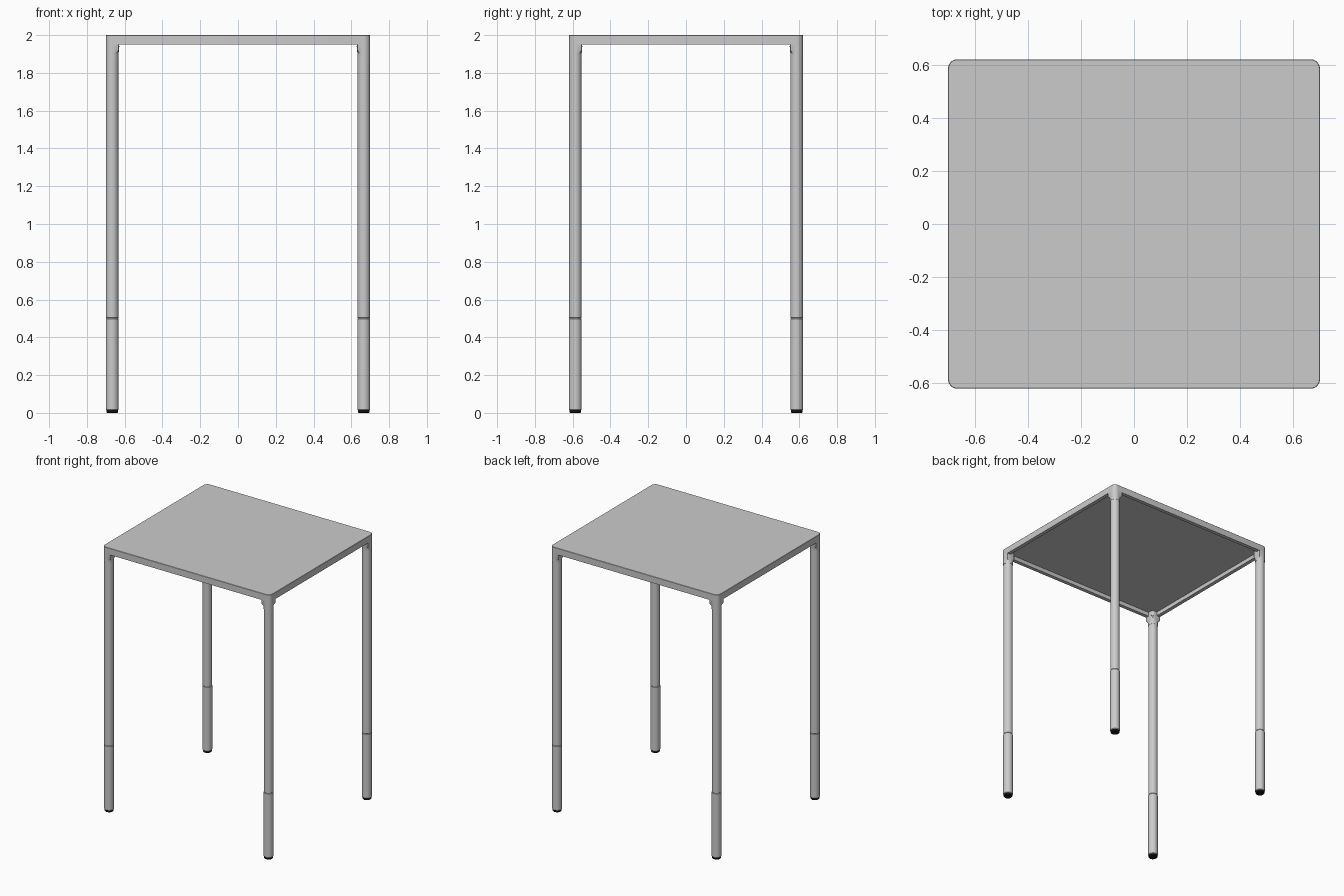
import bpy, bmesh
from math import pi, cos, sin, radians

if "Cube" in bpy.data.objects:
    bpy.data.objects.remove(bpy.data.objects["Cube"])

HX, HY, R = 0.70, 0.62, 0.034      # half sizes of the top, corner / leg radius
CX, CY = HX - R, HY - R            # leg centres


def finish(bm, name, mat=None):
    bmesh.ops.recalc_face_normals(bm, faces=bm.faces[:])
    me = bpy.data.meshes.new(name)
    bm.to_mesh(me)
    bm.free()
    ob = bpy.data.objects.new(name, me)
    bpy.context.collection.objects.link(ob)
    if mat:
        me.materials.append(mat)
    bpy.ops.object.select_all(action='DESELECT')
    ob.select_set(True)
    bpy.context.view_layer.objects.active = ob
    bpy.ops.object.shade_smooth_by_angle(angle=radians(35))
    return ob


def loft(name, sections, mat=None, closed=False):
    """Skin a list of closed rings; cap the ends or join last to first."""
    bm = bmesh.new()
    rings = [[bm.verts.new(p) for p in s] for s in sections]
    pairs = list(zip(rings, rings[1:]))
    if closed:
        pairs.append((rings[-1], rings[0]))
    else:
        bm.faces.new(rings[0])
        bm.faces.new(rings[-1])
    for a, b in pairs:
        n = len(a)
        for i in range(n):
            j = (i + 1) % n
            bm.faces.new((a[i], a[j], b[j], b[i]))
    return finish(bm, name, mat)


def rounded(inset, z, r, seg=8):
    pts = []
    for k, (sx, sy) in enumerate([(1, 1), (-1, 1), (-1, -1), (1, -1)]):
        for i in range(seg + 1):
            a = pi / 2 * (k + i / seg)
            pts.append((sx * (HX - inset - r) + r * cos(a),
                        sy * (HY - inset - r) + r * sin(a), z))
    return pts


def revolve(name, x, y, profile, mat=None, n=32):
    return loft(name, [[(x + r * cos(2 * pi * i / n), y + r * sin(2 * pi * i / n), z)
                        for i in range(n)] for r, z in profile], mat)


def bracket_ring(x, y, sx, sy, z, block, n=48):
    """Round outside, square with a chamfered inner corner when block is set."""
    pts = []
    for i in range(n):
        a = 2 * pi * i / n
        r = R
        if block and not pi < a < 1.5 * pi:
            r = 0.036 / max(abs(cos(a)), abs(sin(a)))
            if abs(cos(a)) and cos(a - pi / 4) > 0.3:
                r = min(r, 0.042 / cos(a - pi / 4))
            if cos(a) < 0:
                r = min(r, R / -cos(a))
            if sin(a) < 0:
                r = min(r, R / -sin(a))
        pts.append((x - sx * r * cos(a), y - sy * r * sin(a), z))
    return pts


# table top panel and the deeper rail around its edge
loft("top_panel", [rounded(0, 1.98, R), rounded(0, 1.998, R), rounded(0.002, 2.0, R - 0.002)])
loft("edge_rail", [rounded(0, 1.95, R), rounded(0, 1.98, R),
                   rounded(0.028, 1.98, 0.008), rounded(0.028, 1.95, 0.008)], closed=True)

black = bpy.data.materials.new("black_rubber")
black.diffuse_color = (0.01, 0.01, 0.01, 1)
black.use_nodes = True
black.node_tree.nodes["Principled BSDF"].inputs["Base Color"].default_value = black.diffuse_color

for sx, side in ((-1, "left"), (1, "right")):
    for sy, end in ((-1, "front"), (1, "back")):
        tag = f"{end}_{side}"
        x, y = sx * CX, sy * CY
        # foot, adjustable lower tube, upper tube with a groove between
        revolve("foot_" + tag, x, y, [(0.028, 0), (0.031, 0.004), (0.031, 0.016)], black)
        revolve("lower_leg_" + tag, x, y, [(0.031, 0.014), (R, 0.018), (R, 0.498), (0.032, 0.5)])
        revolve("leg_joint_" + tag, x, y, [(0.031, 0.495), (0.031, 0.507)])
        revolve("upper_leg_" + tag, x, y, [(0.031, 0.502), (0.033, 0.504), (0.033, 1.89)])
        # corner bracket that clasps the leg under the top
        loft("corner_bracket_" + tag, [bracket_ring(x, y, sx, sy, z, b) for z, b in
                                       ((1.88, 0), (1.905, 0), (1.92, 1), (1.98, 1))])
        # screws on the chamfered inner face
        for k, (off, z) in enumerate(((-0.007, 1.94), (0.007, 1.94), (0, 1.928))):
            bm = bmesh.new()
            bmesh.ops.create_uvsphere(bm, u_segments=12, v_segments=8, radius=0.004)
            d = 0.042 * cos(pi / 4)
            o = off * cos(pi / 4)
            bmesh.ops.translate(bm, verts=bm.verts[:],
                                vec=(x - sx * (d + o), y - sy * (d - o), z))
            finish(bm, f"screw_{tag}_{k + 1}")
